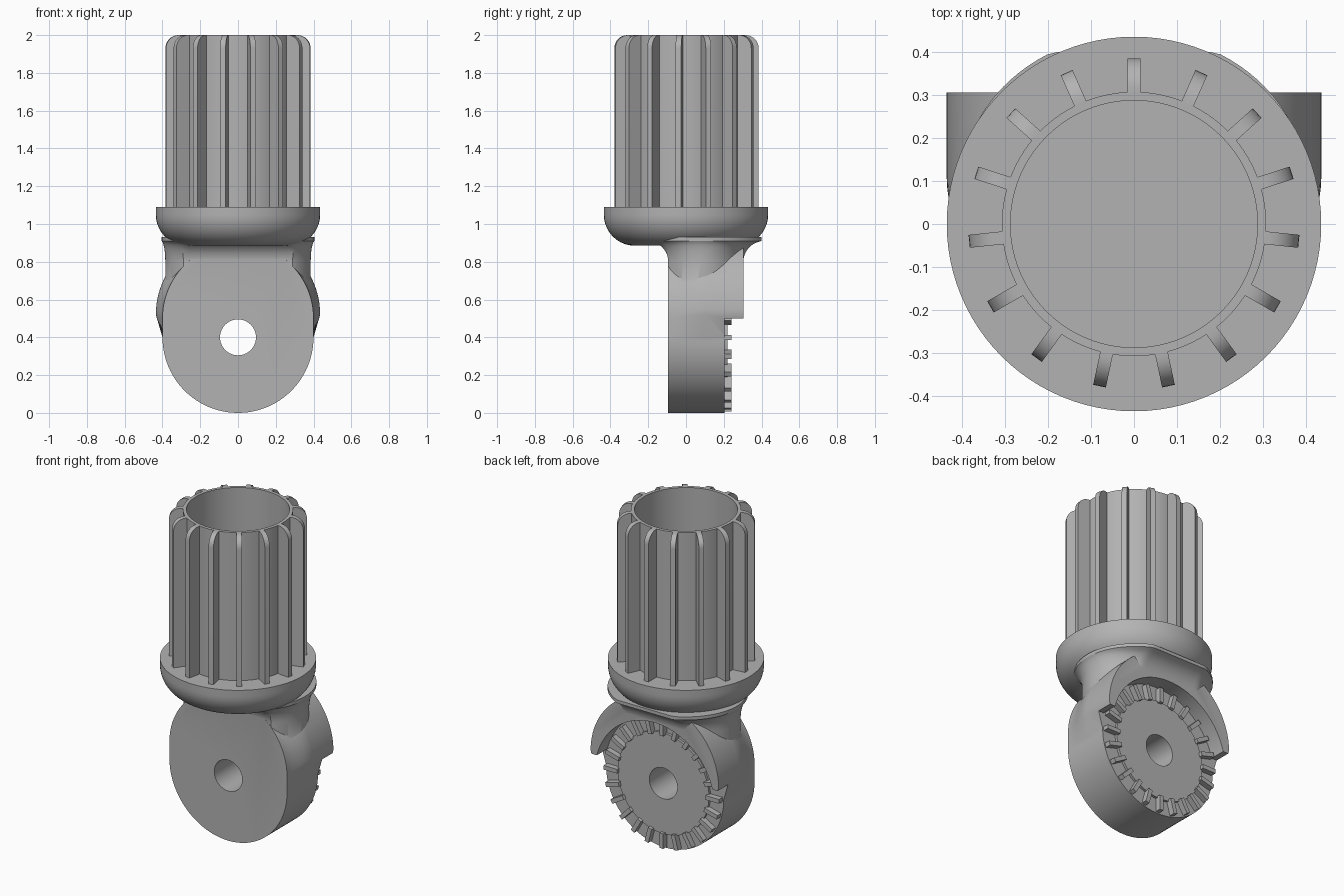
import bpy, bmesh
from math import sin, cos, pi, sqrt
from mathutils import Matrix

if "Cube" in bpy.data.objects:
    bpy.data.objects.remove(bpy.data.objects["Cube"])

GREY = (0.45, 0.45, 0.45, 1)
grey = bpy.data.materials.new("plain grey")
grey.use_nodes = True
grey.diffuse_color = GREY
grey.node_tree.nodes["Principled BSDF"].inputs["Base Color"].default_value = GREY

PIVOT = 0.4        # height of the pivot hole
FRONT, FACE, BACK = -0.095, 0.205, 0.305


def finish(bm, name, smooth=True):
    bmesh.ops.recalc_face_normals(bm, faces=bm.faces)
    mesh = bpy.data.meshes.new(name)
    bm.to_mesh(mesh)
    bm.free()
    mesh.materials.append(grey)
    obj = bpy.data.objects.new(name, mesh)
    bpy.context.collection.objects.link(obj)
    if smooth:
        shade(obj)
    return obj


def shade(obj):
    bpy.ops.object.select_all(action="DESELECT")
    obj.select_set(True)
    bpy.context.view_layer.objects.active = obj
    bpy.ops.object.shade_smooth_by_angle(angle=0.5)


def loft(rings, name, cap=True, smooth=True):
    """Skin equal-length rings; without caps the last ring joins the first."""
    bm = bmesh.new()
    rows = [[bm.verts.new(p) for p in ring] for ring in rings]
    pairs = list(zip(rows, rows[1:]))
    if cap:
        bm.faces.new(rows[0])
        bm.faces.new(rows[-1])
    else:
        pairs.append((rows[-1], rows[0]))
    for a, b in pairs:
        for i in range(len(a)):
            j = (i + 1) % len(a)
            bm.faces.new((a[i], a[j], b[j], b[i]))
    return finish(bm, name, smooth)


def lathe(profile, name, cap=True, n=96):
    return loft([[(r * cos(2 * pi * i / n), r * sin(2 * pi * i / n), z) for i in range(n)]
                 for r, z in profile], name, cap)


def disc(radius, y0, y1, name, n=96):
    """Cylinder along y around the pivot."""
    return loft([[(radius * cos(2 * pi * i / n), y, PIVOT + radius * sin(2 * pi * i / n))
                  for i in range(n)] for y in (y0, y1)], name)


def box(x0, x1, y0, y1, z0, z1, name):
    return loft([[(x0, y0, z), (x1, y0, z), (x1, y1, z), (x0, y1, z)] for z in (z0, z1)], name)


def combine(target, tool, operation):
    mod = target.modifiers.new("cut", "BOOLEAN")
    mod.operation, mod.object, mod.solver = operation, tool, "EXACT"
    bpy.context.view_layer.objects.active = target
    bpy.ops.object.modifier_apply(modifier=mod.name)
    bpy.data.objects.remove(tool)


# Socket tube
lathe([(0.287, 1.08), (0.307, 1.08), (0.307, 2), (0.287, 2)], "socket_tube", cap=False)

# Grip ribs with a rounded upper corner
FILLET = 0.07
outline = [(0.295, 1.08), (0.385, 1.08)]
outline += [(0.385 - FILLET + FILLET * cos(a * pi / 16), 2 - FILLET + FILLET * sin(a * pi / 16))
            for a in range(9)]
outline += [(0.295, 2)]
for k in range(15):
    rib = loft([[(r, side, z) for r, z in outline] for side in (-0.015, 0.015)], f"rib_{k + 1}")
    rib.data.transform(Matrix.Rotation(pi / 2 + k * 2 * pi / 15, 4, "Z"))

# Bowl-shaped collar
bowl = [(0.27 + 0.165 * sin(a * pi / 32), 1.05 - 0.165 * cos(a * pi / 32)) for a in range(17)]
lathe(bowl + [(0.435, 1.09)], "collar")


# Pivot body: rounded plate that widens toward the back hood
def plate_ring(y):
    t = min(1, (y - FRONT) / 0.2)
    t = t * t * (3 - 2 * t)
    radius, top = 0.4 + 0.035 * t, 0.5 + 0.02 * t
    n = 48
    low = [(0.4 * cos(pi + pi * i / n), y, PIVOT + 0.4 * sin(pi + pi * i / n)) for i in range(n + 1)]
    high = [(radius * cos(pi * i / n), y, top + radius * sin(pi * i / n)) for i in range(n + 1)]
    return low + high


body = loft([plate_ring(FRONT + 0.02 * k) for k in range(11)] + [plate_ring(BACK)], "pivot_body",
            smooth=False)


# Neck: flat-sided ellipse flaring into the collar
def neck_ring(z):
    d = min(max(0, z - 0.8), 0.109)
    f = 0.11 - sqrt(0.11 ** 2 - d * d)
    ring = []
    for i in range(96):
        a = 2 * pi * i / 96
        y = 0.08 + (0.267 + f) * sin(a)
        y = min(max(y, FRONT + 0.001 - f), BACK - 0.001 + f)
        ring.append(((0.385 + 0.2 * f) * cos(a), y, z))
    return ring


neck = loft([neck_ring(z) for z in [0.6, 0.7, 0.8] + [0.8 + 0.01 * k for k in range(1, 12)] + [0.93]],
            "neck", smooth=False)
combine(body, neck, "UNION")

# Hood recess, open underside and pivot hole
combine(body, disc(0.405, FACE, 0.5, "recess_cutter"), "DIFFERENCE")
combine(body, box(-0.6, 0.6, FACE, 0.5, -0.2, 0.5, "underside_cutter"), "DIFFERENCE")
combine(body, disc(0.095, -0.3, 0.5, "hole_cutter"), "DIFFERENCE")
shade(body)

# Raised hub face with hole
hub = disc(0.31, FACE - 0.01, FACE + 0.015, "hub_face")
combine(hub, disc(0.095, -0.3, 0.5, "hub_cutter"), "DIFFERENCE")
shade(hub)

# Ring of locking teeth
for k in range(24):
    tooth = box(0.3, 0.392, FACE - 0.01, 0.24, -0.013, 0.013, f"tooth_{k + 1}")
    tooth.data.transform(Matrix.Translation((0, 0, PIVOT)) @ Matrix.Rotation(k * pi / 12, 4, "Y"))
